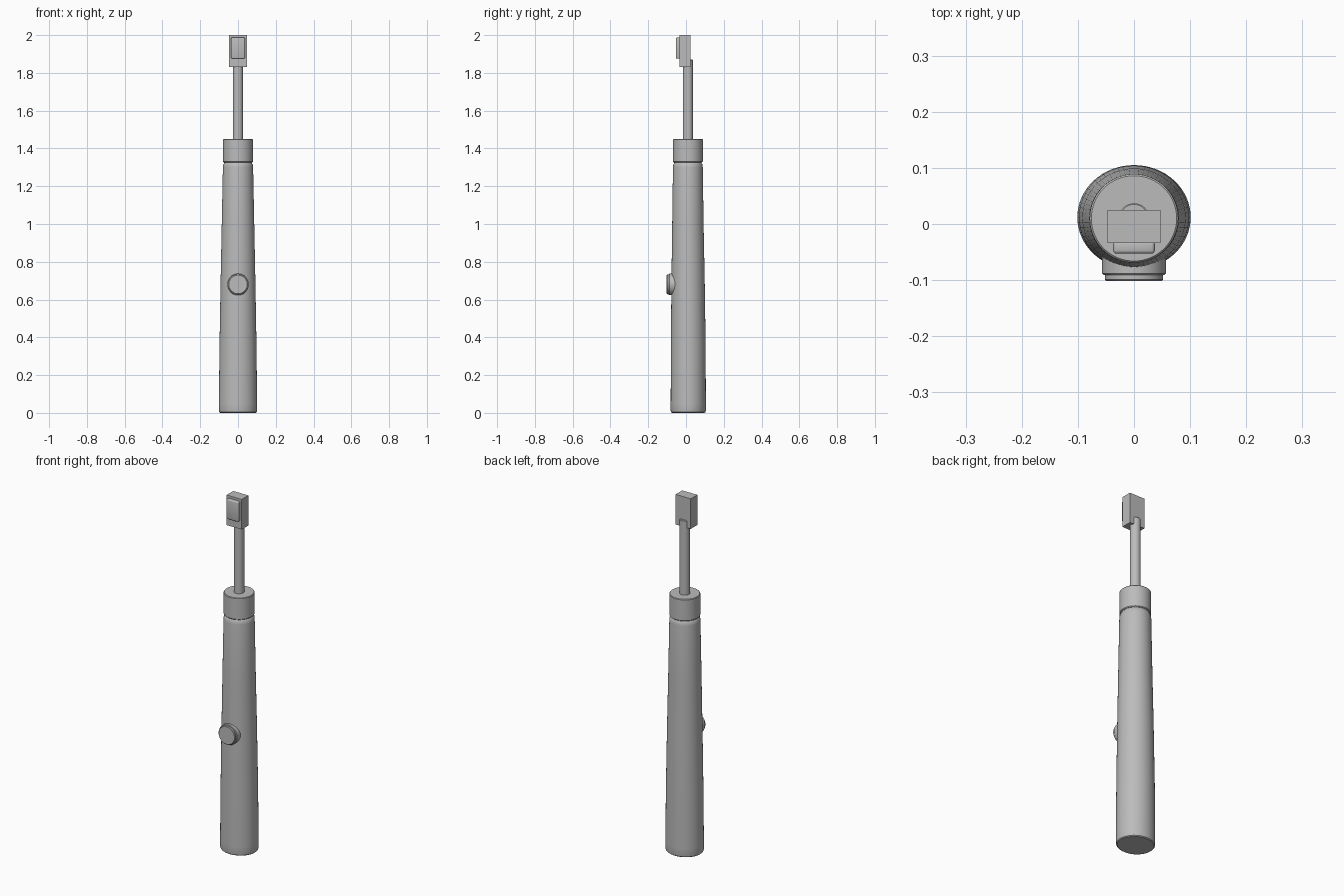
import bpy, bmesh, math
from mathutils import Matrix

old = bpy.data.objects.get("Cube")
if old:
    bpy.data.objects.remove(old, do_unlink=True)

COLOUR = (0.5, 0.5, 0.5, 1)
grey = bpy.data.materials.new("plain_grey")
grey.use_nodes = True
grey.diffuse_color = COLOUR
grey.node_tree.nodes["Principled BSDF"].inputs["Base Color"].default_value = COLOUR

AXIS_Y = 0.01  # depth of the handle's long axis


def finish(bm, name):
    bmesh.ops.recalc_face_normals(bm, faces=bm.faces)
    mesh = bpy.data.meshes.new(name)
    bm.to_mesh(mesh)
    bm.free()
    mesh.materials.append(grey)
    obj = bpy.data.objects.new(name, mesh)
    bpy.context.collection.objects.link(obj)
    bpy.ops.object.select_all(action="DESELECT")
    obj.select_set(True)
    bpy.context.view_layer.objects.active = obj
    bpy.ops.object.shade_smooth_by_angle(angle=math.radians(35))
    return obj


def lathe(name, profile, matrix, sides=64):
    """Capped stack of rings; each profile entry is (radius x, radius y, offset y, height)."""
    bm = bmesh.new()
    rings = []
    for rx, ry, oy, z in profile:
        angles = [math.tau * i / sides for i in range(sides)]
        rings.append([bm.verts.new((rx * math.cos(a), oy + ry * math.sin(a), z)) for a in angles])
    for low, high in zip(rings, rings[1:]):
        for i in range(sides):
            j = (i + 1) % sides
            bm.faces.new((low[i], low[j], high[j], high[i]))
    bm.faces.new(rings[0])
    bm.faces.new(rings[-1])
    bm.transform(matrix)
    return finish(bm, name)


def round_profile(*pairs):
    return [(r, r, 0, z) for r, z in pairs]


def box(name, low, high, bevel=0):
    bm = bmesh.new()
    bmesh.ops.create_cube(bm, size=1)
    for v in bm.verts:
        v.co = [lo if c < 0 else hi for c, lo, hi in zip(v.co, low, high)]
    if bevel:
        bmesh.ops.bevel(bm, geom=bm.edges[:], offset=bevel, segments=3,
                        profile=0.5, affect="EDGES")
    return finish(bm, name)


upright = Matrix.Translation((0, AXIS_Y, 0))

# Tapered handle: oval at the foot, round at the neck
lathe("handle", [
    (0.094, 0.086, 0.002, 0.0), (0.099, 0.091, 0.002, 0.004), (0.101, 0.093, 0.002, 0.012),
    (0.101, 0.093, 0.002, 0.05), (0.098, 0.092, 0.002, 0.35), (0.092, 0.088, 0.001, 0.7),
    (0.086, 0.083, 0, 1.0), (0.080, 0.079, 0, 1.30), (0.078, 0.077, 0, 1.315),
    (0.073, 0.073, 0, 1.322)], upright)

# Collar with a narrow recessed seam beneath it
lathe("seam", round_profile((0.073, 1.315), (0.073, 1.335)), upright)
lathe("collar", round_profile((0.075, 1.326), (0.079, 1.330), (0.079, 1.447),
                              (0.076, 1.45)), upright)

# Shaft running up behind the head
lathe("shaft", round_profile((0.027, 1.44), (0.027, 1.868), (0.025, 1.87)), upright, 32)

# Head block and its raised front pad
box("head", (-0.047, -0.034, 1.83), (0.047, 0.025, 2.0))
box("head_pad", (-0.037, -0.053, 1.875), (0.037, -0.03, 1.987), 0.006)

# Stepped push button facing the front
facing_front = Matrix.Translation((0, 0, 0.68)) @ Matrix.Rotation(math.pi / 2, 4, "X")
lathe("button_ring", round_profile((0.057, 0.03), (0.057, 0.088), (0.054, 0.091)),
      facing_front, 48)
lathe("button_cap", round_profile((0.052, 0.085), (0.052, 0.099), (0.049, 0.102)),
      facing_front, 48)
